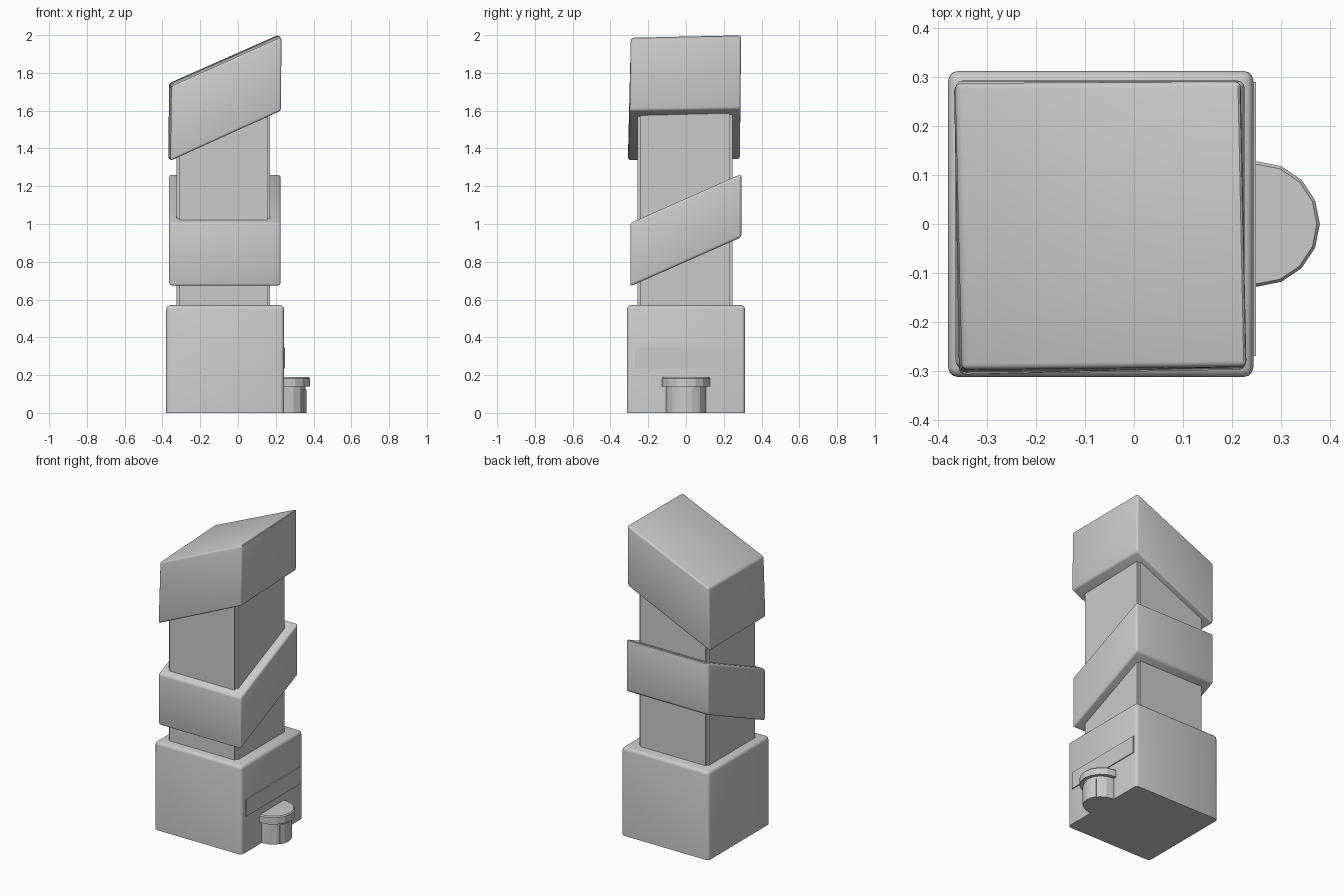
import bpy, bmesh, math

if "Cube" in bpy.data.objects:
    bpy.data.objects.remove(bpy.data.objects["Cube"])

concrete = bpy.data.materials.new("light_grey")
concrete.diffuse_color = (0.6, 0.6, 0.6, 1)
concrete.use_nodes = True
concrete.node_tree.nodes["Principled BSDF"].inputs["Base Color"].default_value = concrete.diffuse_color


def finish(name, bm, smooth=True):
    bmesh.ops.recalc_face_normals(bm, faces=bm.faces)
    mesh = bpy.data.meshes.new(name)
    bm.to_mesh(mesh)
    bm.free()
    mesh.materials.append(concrete)
    ob = bpy.data.objects.new(name, mesh)
    bpy.context.collection.objects.link(ob)
    if smooth:
        bpy.ops.object.select_all(action='DESELECT')
        ob.select_set(True)
        bpy.context.view_layer.objects.active = ob
        bpy.ops.object.shade_smooth_by_angle(angle=math.radians(35))
    return ob


def prism(name, low, high, bevel=0.0, keep_bottom=False, smooth=True):
    """Solid between two matching rings of (x, y, z) points."""
    bm = bmesh.new()
    a = [bm.verts.new(p) for p in low]
    b = [bm.verts.new(p) for p in high]
    n = len(a)
    bm.faces.new(a[::-1])
    bm.faces.new(b)
    for i in range(n):
        j = (i + 1) % n
        bm.faces.new((a[i], a[j], b[j], b[i]))
    if bevel:
        edges = [e for e in bm.edges
                 if not (keep_bottom and all(v in a for v in e.verts))]
        bmesh.ops.bevel(bm, geom=edges, offset=bevel, segments=3,
                        profile=0.5, affect='EDGES')
    return finish(name, bm, smooth)


def flat(points, z):
    return [(x, y, z) for x, y in points]


def rect(x0, x1, y0, y1):
    return [(x0, y0), (x1, y0), (x1, y1), (x0, y1)]


# Base block
base = rect(-0.38, 0.244, -0.313, 0.313)
prism("base_block", flat(base, 0), flat(base, 0.57), 0.02, keep_bottom=True)

# Shaft with notched corners
x0, x1, y0, y1, n = -0.325, 0.17, -0.257, 0.245, 0.014
shaft = [(x0 + n, y0), (x1 - n, y0), (x1 - n, y0 + n), (x1, y0 + n),
         (x1, y1 - n), (x1 - n, y1 - n), (x1 - n, y1), (x0 + n, y1),
         (x0 + n, y1 - n), (x0, y1 - n), (x0, y0 + n), (x0 + n, y0 + n)]
prism("tower_shaft", flat(shaft, 0.54), flat(shaft, 1.62), smooth=False)

# Middle block, rising towards the back
mid = rect(-0.365, 0.226, -0.295, 0.293)
mid_z = lambda y, z: z + 0.26 * (y + 0.295) / 0.588
prism("middle_block", [(x, y, mid_z(y, 0.67)) for x, y in mid],
      [(x, y, mid_z(y, 1.005)) for x, y in mid], 0.014)

# Top block, rising to the right and slightly twisted
prism("top_block",
      [(-0.358, -0.308, 1.335), (0.228, -0.298, 1.60),
       (0.218, 0.288, 1.61), (-0.368, 0.285, 1.34)],
      [(-0.352, -0.298, 1.73), (0.23, -0.292, 1.99),
       (0.218, 0.292, 2.003), (-0.366, 0.288, 1.745)], 0.012)

# Long plate above the entrance
plate = rect(0.24, 0.25, -0.27, 0.29)
prism("wall_plate", flat(plate, 0.235), flat(plate, 0.345), smooth=False)


# Half-round entrance
def arc(r, a0=-90, a1=90, steps=8):
    angles = [math.radians(a0 + (a1 - a0) * i / steps) for i in range(steps + 1)]
    return [(0.252 + r * math.cos(t), r * math.sin(t)) for t in angles]


def half_round(r):
    return [(0.235, -r)] + arc(r) + [(0.235, r)]


body = half_round(0.106)
prism("entrance_body", flat(body, 0), flat(body, 0.15), smooth=False)
cap = half_round(0.128)
prism("entrance_roof", flat(cap, 0.14), flat(cap, 0.183), smooth=False)
prism("entrance_roof_edge", flat(cap, 0.183), flat(half_round(0.122), 0.19), smooth=False)
door = arc(0.110, -34, 34, 4) + arc(0.100, 34, -34, 4)
prism("entrance_door", flat(door, 0), flat(door, 0.125), smooth=False)
